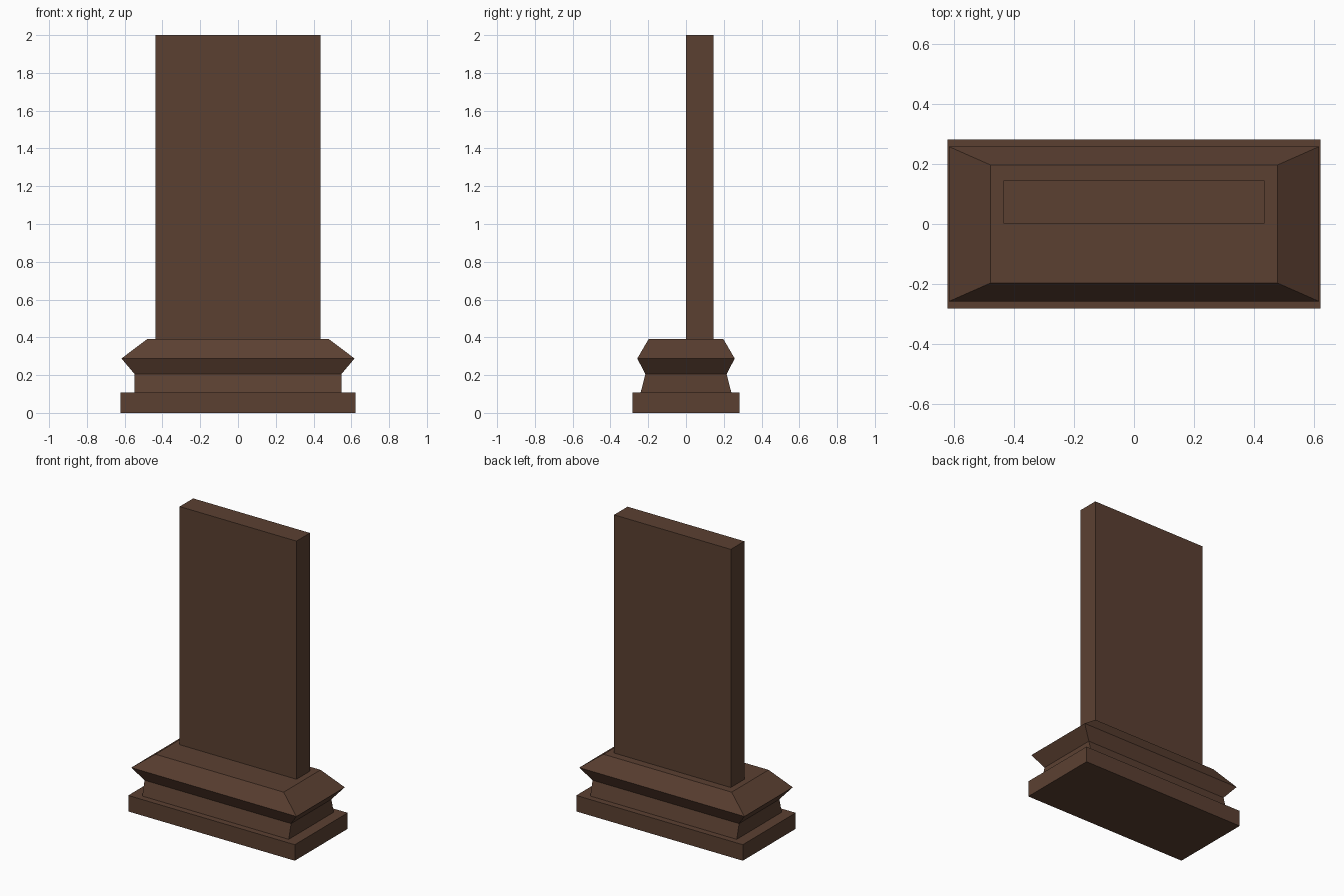
import bpy, bmesh

default = bpy.data.objects.get("Cube")
if default:
    bpy.data.objects.remove(default, do_unlink=True)

brown = bpy.data.materials.new("dark_brown")
brown.use_nodes = True
colour = (0.105, 0.051, 0.031, 1)
brown.diffuse_color = colour
brown.node_tree.nodes["Principled BSDF"].inputs["Base Color"].default_value = colour


def stack(name, sections, y=0.0):
    """Solid built from rectangular sections: height, half width, half depth."""
    bm = bmesh.new()
    rings = [[bm.verts.new((sx * w, y + sy * d, z))
              for sx, sy in ((-1, -1), (1, -1), (1, 1), (-1, 1))]
             for z, w, d in sections]
    bm.faces.new(rings[0][::-1])
    bm.faces.new(rings[-1])
    for low, high in zip(rings, rings[1:]):
        for i in range(4):
            j = (i + 1) % 4
            bm.faces.new((low[i], low[j], high[j], high[i]))
    mesh = bpy.data.meshes.new(name)
    bm.to_mesh(mesh)
    bm.free()
    mesh.materials.append(brown)
    obj = bpy.data.objects.new(name, mesh)
    bpy.context.collection.objects.link(obj)
    return obj


# Plinth with tapering neck and flared moulding
stack("moulded_base", [
    (0.0, 0.622, 0.282),
    (0.108, 0.622, 0.282),
    (0.108, 0.547, 0.24),
    (0.205, 0.547, 0.215),
    (0.288, 0.617, 0.258),
    (0.392, 0.479, 0.197),
])

# Upright panel, set behind the centre line
stack("upright_slab", [(0.392, 0.436, 0.072), (2.0, 0.436, 0.072)], y=0.073)
